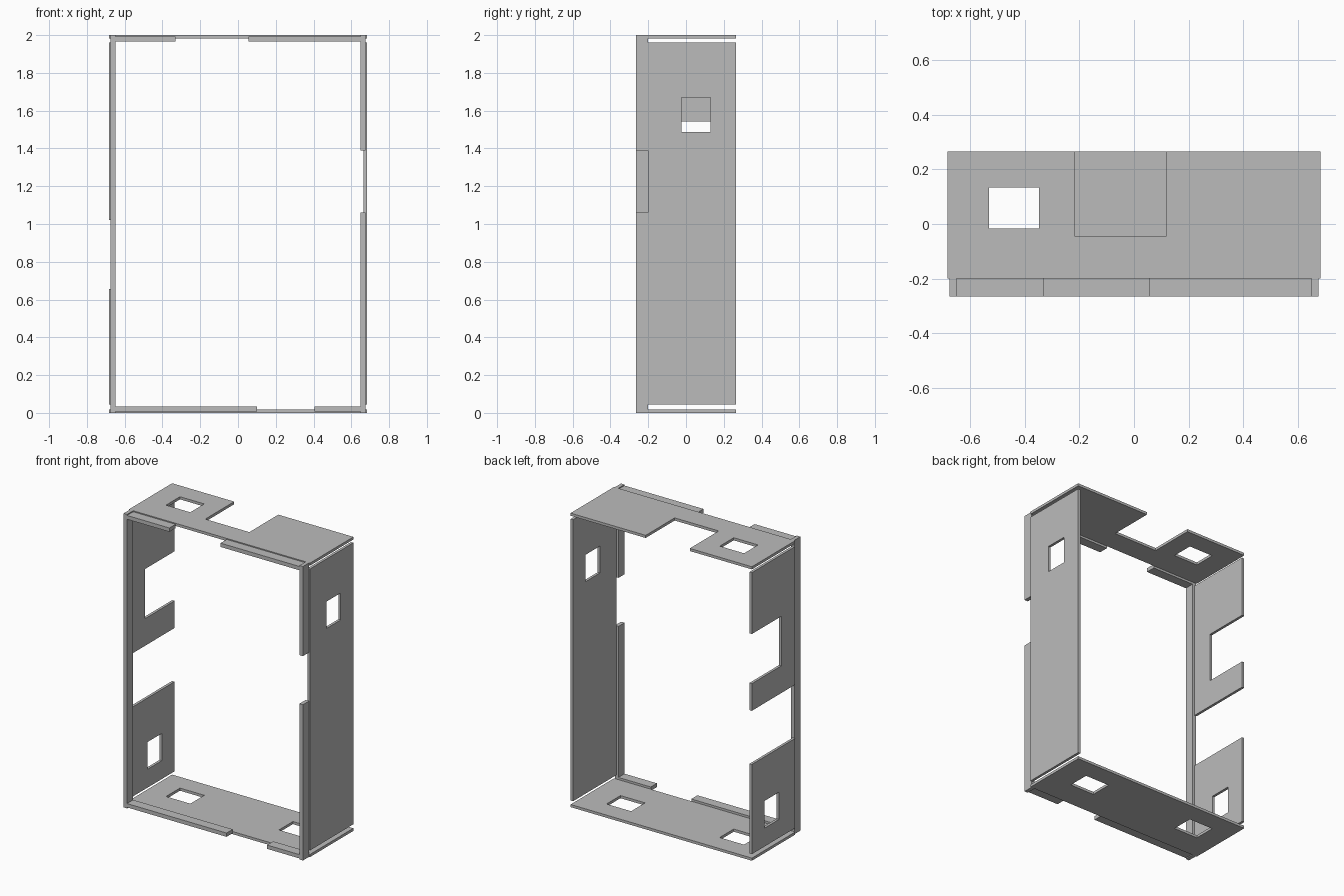
import bpy
import bmesh
from mathutils import Vector

cube = bpy.data.objects.get("Cube")
if cube:
    bpy.data.objects.remove(cube, do_unlink=True)

# One plain sheet colour
grey = bpy.data.materials.new("sheet_grey")
grey.use_nodes = True
colour = (0.5, 0.5, 0.5, 1)
grey.diffuse_color = colour
grey.node_tree.nodes["Principled BSDF"].inputs["Base Color"].default_value = colour

# Outer half width, height, depth, and the shared plate measures
HALF_W, HEIGHT, HALF_D = 0.682, 2.0, 0.266
THICK = 0.018
LIP_Y = -0.2          # rear edge of the front lips
STEP = 0.007          # lips sit this far inside the panels
LIP_THICK = 0.026


def plate(name, span, cuts, place, direction):
    """Sheet over span (u0, u1, v0, v1) with rectangular cuts, given thickness."""
    rects = [span] + cuts
    us = sorted({u for r in rects for u in r[:2]})
    vs = sorted({v for r in rects for v in r[2:]})
    bm = bmesh.new()
    for u0, u1 in zip(us, us[1:]):
        for v0, v1 in zip(vs, vs[1:]):
            cu, cv = (u0 + u1) / 2, (v0 + v1) / 2
            if any(a < cu < b and c < cv < d for a, b, c, d in cuts):
                continue
            bm.faces.new([bm.verts.new(place(u, v))
                          for u, v in ((u0, v0), (u1, v0), (u1, v1), (u0, v1))])
    bmesh.ops.remove_doubles(bm, verts=bm.verts, dist=0.0001)
    # Raise the sheet into a closed solid
    base = bm.faces[:]
    grown = bmesh.ops.extrude_face_region(bm, geom=base, use_keep_orig=True)
    moved = [g for g in grown["geom"] if isinstance(g, bmesh.types.BMVert)]
    bmesh.ops.translate(bm, verts=moved, vec=Vector(direction) * THICK)
    bmesh.ops.recalc_face_normals(bm, faces=bm.faces)
    finish(name, bm)


def bar(name, low, high):
    """Solid box between two corners."""
    bm = bmesh.new()
    bmesh.ops.create_cube(bm, size=1)
    low, high = Vector(low), Vector(high)
    for v in bm.verts:
        v.co = (low + high) / 2 + v.co * (high - low)
    finish(name, bm)


def finish(name, bm):
    mesh = bpy.data.meshes.new(name)
    bm.to_mesh(mesh)
    bm.free()
    mesh.materials.append(grey)
    bpy.context.collection.objects.link(bpy.data.objects.new(name, mesh))


def level(z):
    return lambda x, y: (x, y, z)


def upright(x):
    return lambda y, z: (x, y, z)


# Top and bottom panels
flat = (-HALF_W, HALF_W, LIP_Y, HALF_D)
left_hole = (-0.53, -0.347, -0.017, 0.133)
top_notch = (-0.215, 0.117, -0.045, HALF_D)
plate("top_panel", flat, [left_hole, top_notch], level(HEIGHT), (0, 0, -1))
plate("bottom_panel", flat, [left_hole, (0.32, 0.505, -0.017, 0.133)],
      level(0), (0, 0, 1))

# Side panels, a little shorter than the frame
side = (LIP_Y, HALF_D, 0.045, 1.96)
plate("left_panel", side, [(-0.025, 0.13, 1.487, 1.67)],
      upright(HALF_W), (-1, 0, 0))
plate("right_panel", side,
      [(-0.025, 0.13, 0.17, 0.355),
       (-0.05, HALF_D, 1.205, 1.542),
       (LIP_Y, HALF_D, 0.655, 1.02)],
      upright(-HALF_W), (1, 0, 0))

# Upright front lips; the one on the left is split by a gap
outer = HALF_W - STEP
inner = outer - LIP_THICK
bar("right_lip", (-outer, -HALF_D, 0), (-inner, LIP_Y, HEIGHT))
for name, z0, z1 in (("left_lip_lower", 0, 1.06), ("left_lip_upper", 1.39, HEIGHT)):
    bar(name, (inner, -HALF_D, z0), (outer, LIP_Y, z1))

# Level front lips, each split by a gap
for name, z, gap in (("bottom_lip", STEP, (0.1, 0.405)),
                     ("top_lip", HEIGHT - STEP - LIP_THICK, (-0.33, 0.055))):
    bar(name + "_right", (-outer, -HALF_D, z), (gap[0], LIP_Y, z + LIP_THICK))
    bar(name + "_left", (gap[1], -HALF_D, z), (outer, LIP_Y, z + LIP_THICK))
